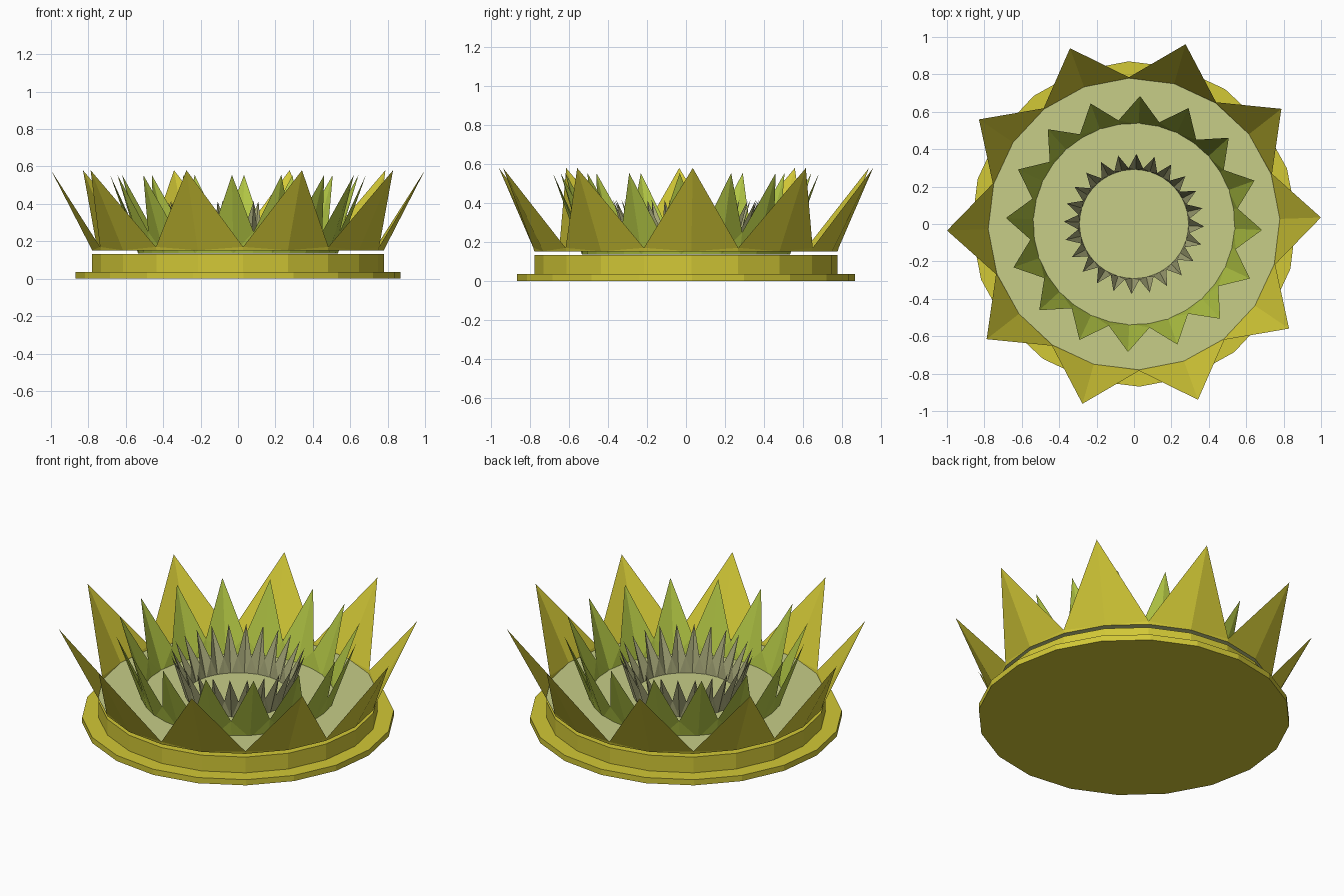
import bpy, bmesh, math

if "Cube" in bpy.data.objects:
    bpy.data.objects.remove(bpy.data.objects["Cube"])


def material(name, srgb):
    m = bpy.data.materials.new(name)
    lin = [((c / 255 + 0.055) / 1.055) ** 2.4 for c in srgb]
    m.diffuse_color = (*lin, 1)
    m.use_nodes = True
    m.node_tree.nodes["Principled BSDF"].inputs["Base Color"].default_value = m.diffuse_color
    return m


yellow = material("golden_yellow", (210, 200, 54))
lime = material("lime_green", (178, 198, 68))
sage = material("grey_sage", (166, 167, 120))
pale = material("pale_green", (199, 205, 135))


def finish(name, bm, mats):
    mesh = bpy.data.meshes.new(name)
    bm.to_mesh(mesh)
    bm.free()
    for m in mats:
        mesh.materials.append(m)
    ob = bpy.data.objects.new(name, mesh)
    bpy.context.collection.objects.link(ob)
    return ob


def circle(bm, n, r, z, offset):
    """Loop of n vertices starting at the offset angle in degrees."""
    out = []
    for i in range(n):
        a = math.radians(offset) + math.tau * i / n
        out.append(bm.verts.new((r[i % 2] * math.cos(a), r[i % 2] * math.sin(a), z[i % 2])))
    return out


def tiered_base(name, profile, n, offset):
    bm = bmesh.new()
    loops = [circle(bm, n, (r, r), (z, z), offset) for r, z in profile]
    bm.faces.new(loops[0][::-1])
    bm.faces.new(loops[-1])
    for lo, hi in zip(loops, loops[1:]):
        for i in range(n):
            j = (i + 1) % n
            bm.faces.new((lo[i], lo[j], hi[j], hi[i]))
    finish(name, bm, [yellow])


def petal_ring(name, count, offset, base, valley, tip, mat, floor=False):
    """Folded crown: even vertices rise to tips, odd ones stay as valleys."""
    bm = bmesh.new()
    n = count * 2
    lo = circle(bm, n, (base[0], base[0]), (base[1], base[1]), offset)
    hi = circle(bm, n, (tip[0], valley[0]), (tip[1], valley[1]), offset)
    for i in range(n):
        j = (i + 1) % n
        if i % 2 == 0:
            bm.faces.new((lo[i], hi[j], hi[i]))
            bm.faces.new((lo[i], lo[j], hi[j]))
        else:
            bm.faces.new((lo[j], hi[j], hi[i]))
            bm.faces.new((lo[i], lo[j], hi[i]))
    if floor:
        bm.faces.new(lo).material_index = 1
    finish(name, bm, [mat, pale])


# Stepped pedestal
tiered_base("stepped_base", [(0.87, 0), (0.87, 0.035), (0.78, 0.035), (0.78, 0.132)], 20, 2)

# Three rings of pointed petals, the outer one holding the pale floor
petal_ring("outer_petals", 10, 2, (0.78, 0.152), (0.785, 0.17), (1.0, 0.58), yellow, floor=True)
petal_ring("middle_petals", 16, -2.7, (0.535, 0.135), (0.56, 0.25), (0.685, 0.555), lime)
petal_ring("inner_petals", 24, -2, (0.29, 0.14), (0.3, 0.25), (0.375, 0.415), sage)
